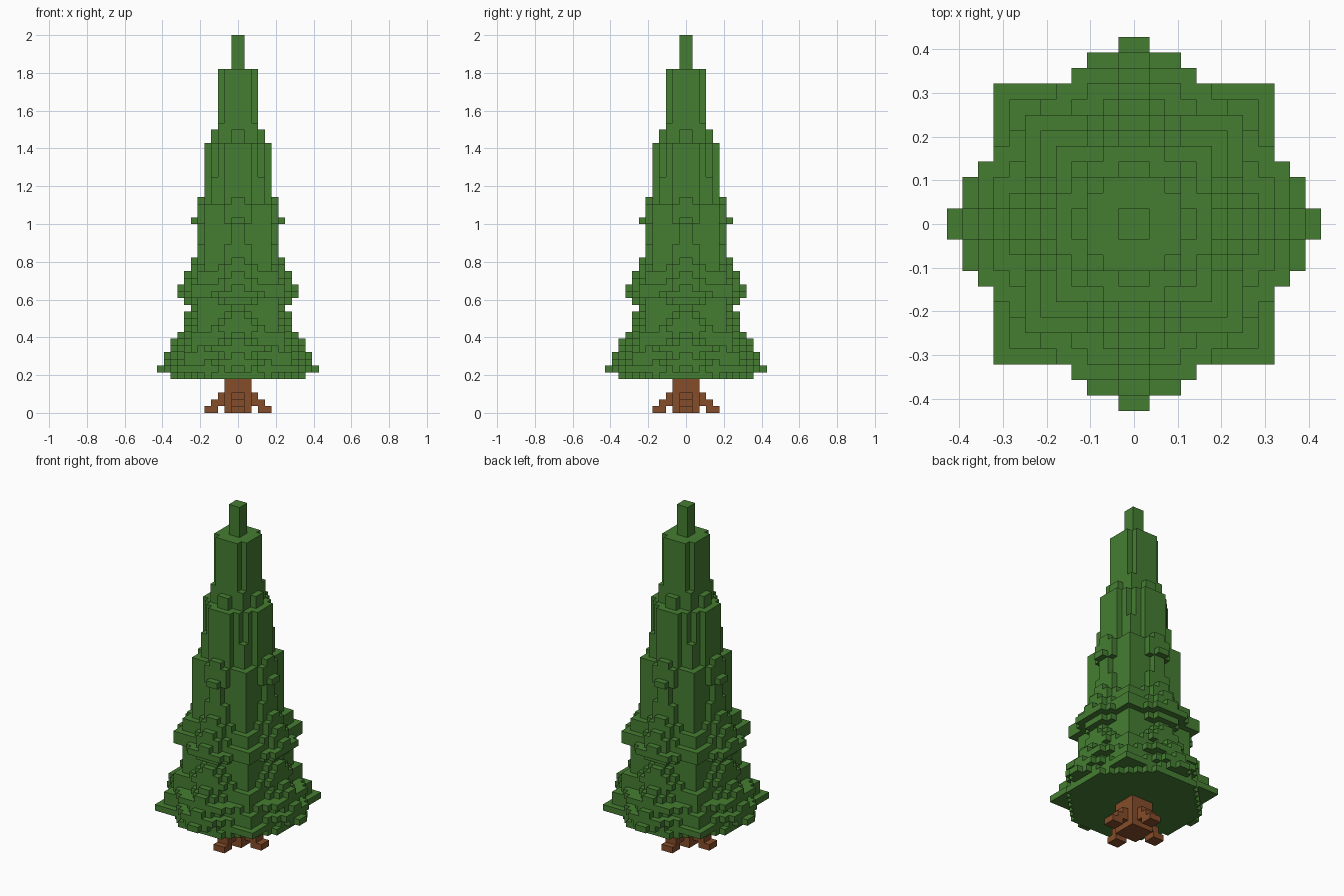
import bpy
import bmesh

cube = bpy.data.objects.get("Cube")
if cube:
    bpy.data.objects.remove(cube, do_unlink=True)

U = 2 / 56  # size of one block


def make_material(name, rgb):
    mat = bpy.data.materials.new(name)
    mat.use_nodes = True
    color = (*rgb, 1)
    mat.diffuse_color = color
    mat.node_tree.nodes["Principled BSDF"].inputs["Base Color"].default_value = color
    return mat


def ring_index(i):
    """Distance in blocks from the axis, counted from 1 on both sides."""
    return i + 1 if i >= 0 else -i


def build_blocks(name, cells, mat):
    """Make one mesh of the outer faces of a set of unit blocks."""
    bm = bmesh.new()
    verts = {}

    def vert(p):
        if p not in verts:
            verts[p] = bm.verts.new([c * U for c in p])
        return verts[p]

    for cell in cells:
        for axis in range(3):
            for side in (0, 1):
                near = list(cell)
                near[axis] += 2 * side - 1
                if tuple(near) in cells:
                    continue
                b, c = (axis + 1) % 3, (axis + 2) % 3
                corners = []
                for db, dc in ((0, 0), (1, 0), (1, 1), (0, 1)):
                    p = list(cell)
                    p[axis] += side
                    p[b] += db
                    p[c] += dc
                    corners.append(vert(tuple(p)))
                bm.faces.new(corners if side else corners[::-1])
    mesh = bpy.data.meshes.new(name)
    bm.to_mesh(mesh)
    bm.free()
    mesh.materials.append(mat)
    obj = bpy.data.objects.new(name, mesh)
    bpy.context.collection.objects.link(obj)
    return obj


def star_cells(z0, z1, reach, square, diamond):
    """Eight-pointed layer: a square joined with a clipped diamond."""
    cells = set()
    for x in range(-reach, reach):
        for y in range(-reach, reach):
            i, j = ring_index(x), ring_index(y)
            if max(i, j) <= square or i + j <= diamond:
                cells.update((x, y, z) for z in range(z0, z1 + 1))
    return cells


green = make_material("needle green", (0.060, 0.206, 0.032))
brown = make_material("bark brown", (0.235, 0.073, 0.023))

# Foliage tiers: first layer, last layer, axis reach, square half, diamond size.
# Each branch droops: its tip is narrow on top and widens downwards.
tiers = [
    # bottom skirt
    [(5, 5, 10, 7, 14), (6, 6, 12, 9, 13), (7, 7, 11, 8, 14), (8, 8, 11, 8, 12),
     (9, 9, 10, 7, 14), (10, 10, 10, 7, 11), (11, 11, 9, 7, 10),
     (12, 12, 8, 6, 11), (13, 13, 8, 6, 10), (14, 14, 8, 6, 9), (15, 15, 7, 6, 8)],
    # middle skirt
    [(16, 16, 8, 6, 10), (17, 17, 9, 7, 12), (18, 18, 9, 7, 10), (19, 19, 8, 6, 10),
     (20, 20, 8, 6, 9), (21, 21, 7, 5, 9), (22, 22, 7, 5, 8), (23, 24, 6, 5, 8),
     (25, 27, 6, 5, 7)],
    # upper skirt
    [(28, 28, 7, 5, 8), (29, 30, 6, 5, 8), (31, 31, 6, 4, 7), (32, 34, 5, 4, 7),
     (35, 39, 5, 3, 7), (40, 41, 4, 3, 5)],
    # crown and tip
    [(42, 42, 3, 3, 5), (43, 50, 3, 2, 5), (51, 55, 1, 1, 2)],
]
foliage = set()
for tier in tiers:
    for layer in tier:
        foliage |= star_cells(*layer)
build_blocks("foliage", foliage, green)

# Trunk with four stepped roots
trunk = star_cells(0, 4, 2, 2, 4)
for z, start, end in ((0, 3, 5), (1, 2, 4), (2, 2, 3)):
    for d in range(start, end):
        for w in (-1, 0):
            trunk |= {(d, w, z), (-d - 1, w, z), (w, d, z), (w, -d - 1, z)}
build_blocks("trunk", trunk, brown)
